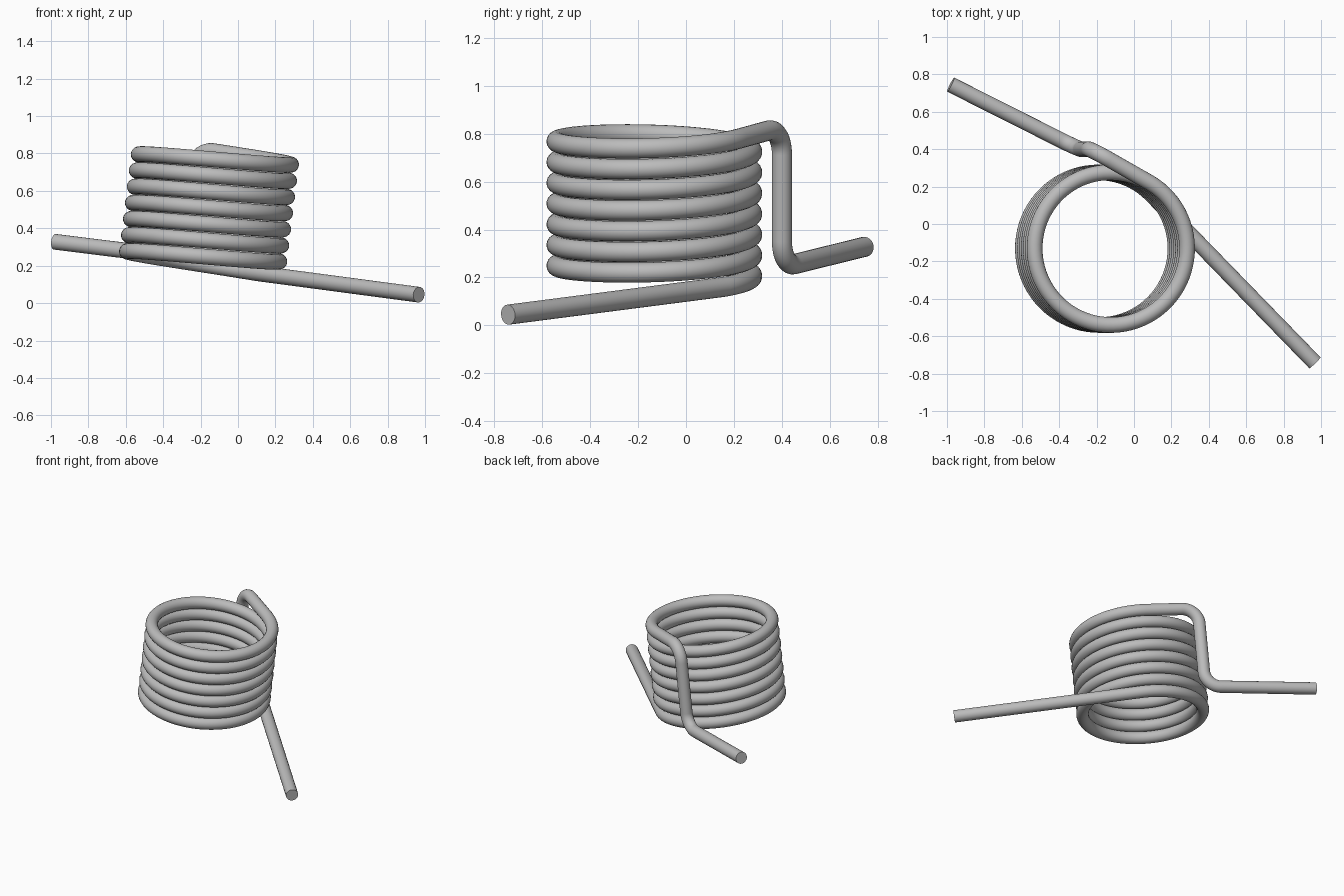
import bpy
from math import sin, cos, tan, radians
from mathutils import Vector

cube = bpy.data.objects.get("Cube")
if cube:
    bpy.data.objects.remove(cube, do_unlink=True)

WIRE = 0.042          # wire radius
COIL = 0.408          # coil radius, to the wire centre
PITCH = 0.087         # rise per turn
STEPS = 80            # points per turn

# Coil frame: the axis leans slightly towards +x
LEAN = radians(6.9)
AXIS = Vector((sin(LEAN), 0, cos(LEAN)))
SIDE = Vector((cos(LEAN), 0, -sin(LEAN)))
BACK = Vector((0, 1, 0))


def coil_point(deg):
    a = radians(deg)
    return (SIDE * (COIL * cos(a) - 0.215)
            + BACK * (COIL * sin(a) - 0.132)
            + AXIS * (0.160 + PITCH * deg / 360))


def rounded_corner(before, corner, after, radius, steps=14):
    """Points of an arc that rounds off a corner of the wire."""
    d1 = (before - corner).normalized()
    d2 = (after - corner).normalized()
    half = d1.angle(d2) / 2
    centre = corner + (d1 + d2).normalized() * radius / sin(half)
    reach = radius / tan(half)
    v1 = (corner + d1 * reach - centre).normalized()
    v2 = (corner + d2 * reach - centre).normalized()
    return [centre + v1.slerp(v2, i / steps) * radius for i in range(steps + 1)]


# Wire path: lower leg, coil, then the cranked upper leg
first, last = 45, 60 + 7 * 360
count = round((last - first) / 360 * STEPS)
coil = [coil_point(first + (last - first) * i / count) for i in range(count + 1)]

lower_end = Vector((0.967, -0.742, 0.045))
top_bend = Vector((-0.23, 0.40, 0.828))
low_bend = Vector((-0.295, 0.40, 0.243))
upper_end = Vector((-0.98, 0.745, 0.328))

path = [lower_end] + coil
path += rounded_corner(coil[-1], top_bend, low_bend, 0.11)
path += rounded_corner(top_bend, low_bend, upper_end, 0.11)
path.append(upper_end)

# Round wire swept along the path
curve = bpy.data.curves.new("spring_wire", 'CURVE')
curve.dimensions = '3D'
curve.bevel_depth = WIRE
curve.bevel_resolution = 8
curve.use_fill_caps = True
spline = curve.splines.new('POLY')
spline.points.add(len(path) - 1)
for point, co in zip(spline.points, path):
    point.co = (*co, 1)

spring = bpy.data.objects.new("torsion_spring", curve)
bpy.context.collection.objects.link(spring)

# Plain grey steel
steel = bpy.data.materials.new("grey_steel")
steel.use_nodes = True
colour = (0.5, 0.5, 0.5, 1)
steel.diffuse_color = colour
steel.node_tree.nodes["Principled BSDF"].inputs["Base Color"].default_value = colour
curve.materials.append(steel)

# Turn into a mesh, smooth along the wire with crisp cut ends
bpy.ops.object.select_all(action='DESELECT')
spring.select_set(True)
bpy.context.view_layer.objects.active = spring
bpy.ops.object.convert(target='MESH')
bpy.ops.object.shade_smooth_by_angle(angle=radians(40))
